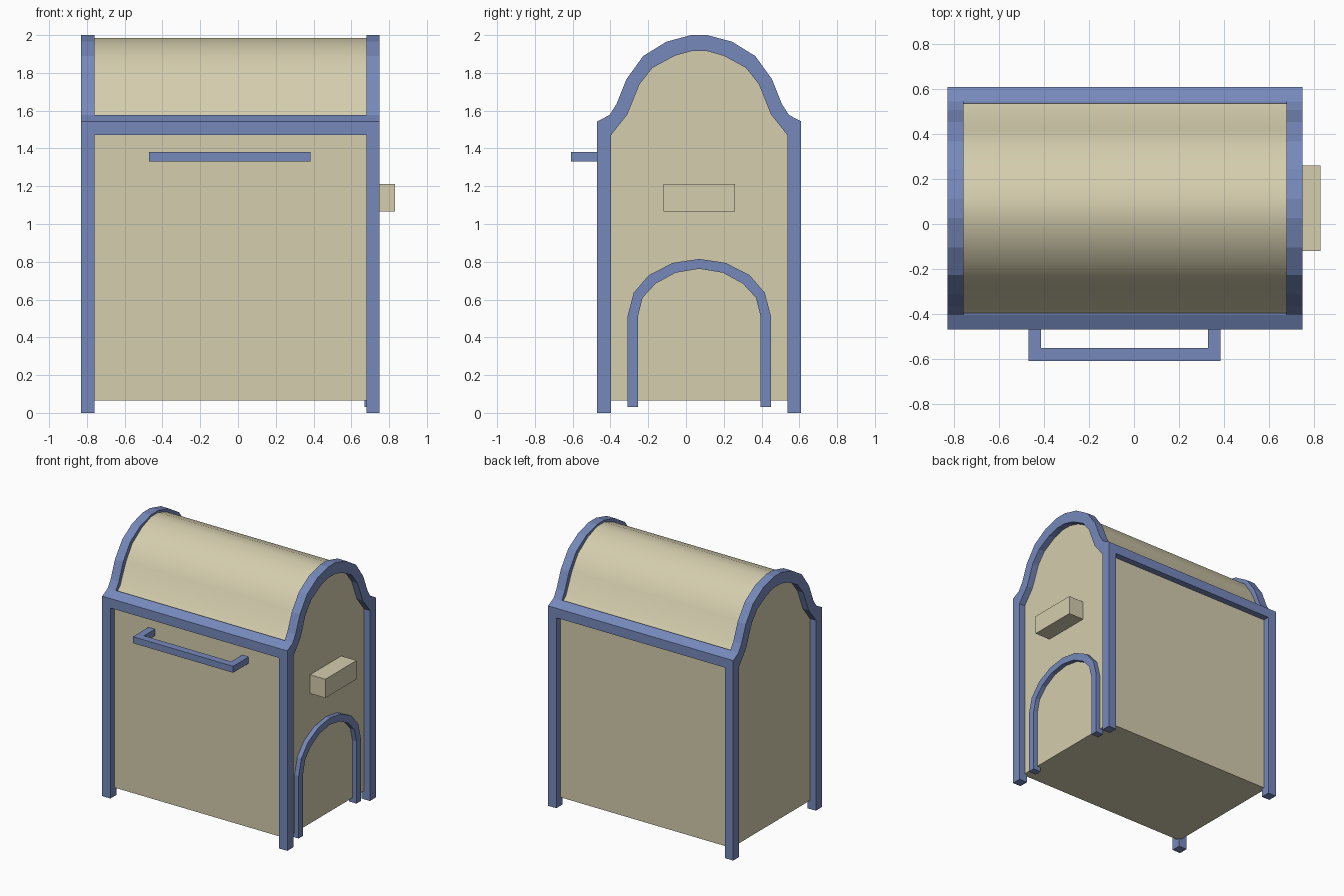
import bpy, bmesh, math

if "Cube" in bpy.data.objects:
    bpy.data.objects.remove(bpy.data.objects["Cube"])

CY = 0.07  # centre line of the box in y


def material(name, rgb):
    m = bpy.data.materials.new(name)
    m.diffuse_color = (*rgb, 1)
    m.use_nodes = True
    m.node_tree.nodes["Principled BSDF"].inputs["Base Color"].default_value = m.diffuse_color
    return m


CREAM = material("cream_paint", (0.66, 0.61, 0.42))
BLUE = material("blue_paint", (0.18, 0.25, 0.50))


def mirrored(half):
    """Half profile of (offset, z) from foot to top -> full (y, z) path."""
    left = [(CY - o, z) for o, z in half]
    right = [(CY + o, z) for o, z in reversed(half) if o > 0]
    return left + right


def finish(name, bm, mat):
    bmesh.ops.recalc_face_normals(bm, faces=bm.faces)
    me = bpy.data.meshes.new(name)
    bm.to_mesh(me)
    bm.free()
    me.materials.append(mat)
    ob = bpy.data.objects.new(name, me)
    bpy.context.collection.objects.link(ob)
    return ob


def extrude(bm, faces, dx=0, dz=0):
    new = bmesh.ops.extrude_face_region(bm, geom=faces)["geom"]
    verts = [g for g in new if isinstance(g, bmesh.types.BMVert)]
    bmesh.ops.translate(bm, verts=verts, vec=(dx, 0, dz))


def prism(name, path, x0, x1, mat):
    """Closed (y, z) profile extruded along x."""
    bm = bmesh.new()
    face = bm.faces.new([bm.verts.new((x0, y, z)) for y, z in path])
    extrude(bm, [face], dx=x1 - x0)
    return finish(name, bm, mat)


def band(name, outer, inner, x0, x1, mat):
    """Strip between two mirrored half profiles, extruded along x."""
    bm = bmesh.new()
    a = [bm.verts.new((x0, y, z)) for y, z in mirrored(outer)]
    b = [bm.verts.new((x0, y, z)) for y, z in mirrored(inner)]
    faces = [bm.faces.new((a[i], a[i + 1], b[i + 1], b[i])) for i in range(len(a) - 1)]
    extrude(bm, faces, dx=x1 - x0)
    return finish(name, bm, mat)


# Body with rounded roof
body = prism("body", mirrored([
    (0.49, 0.065), (0.49, 1.53), (0.42, 1.60), (0.35, 1.755),
    (0.275, 1.865), (0.155, 1.945), (0.045, 1.985)]), -0.78, 0.70, CREAM)
bpy.context.view_layer.objects.active = body
body.select_set(True)
bpy.ops.object.shade_smooth_by_angle(angle=math.radians(40))
body.select_set(False)

# End frames with legs
outer = [(0.54, 0), (0.54, 1.543), (0.475, 1.577), (0.438, 1.635),
         (0.385, 1.767), (0.297, 1.889), (0.174, 1.965), (0.043, 2.0)]
inner = [(0.467, 0), (0.467, 1.47), (0.424, 1.525), (0.38, 1.58),
         (0.316, 1.74), (0.247, 1.827), (0.131, 1.89), (0.043, 1.915)]
for side, x in (("left", -0.83), ("right", 0.68)):
    band(side + "_end_frame", outer, inner, x, x + 0.07, BLUE)

# Front and back rails under the roof
for side, s in (("front", -1), ("back", 1)):
    rail = [(0.54, 1.47), (0.54, 1.543), (0.475, 1.577), (0.467, 1.577), (0.467, 1.47)]
    prism(side + "_rail", [(CY + s * o, z) for o, z in rail], -0.76, 0.68, BLUE)

# Arched trim on the right side
band("arch_trim",
     [(0.38, 0.03), (0.38, 0.51), (0.347, 0.636), (0.266, 0.73), (0.14, 0.794), (0, 0.815)],
     [(0.325, 0.03), (0.325, 0.51), (0.30, 0.61), (0.23, 0.685), (0.125, 0.742), (0, 0.763)],
     0.67, 0.735, BLUE)

# Block on the right side
prism("side_block", [(-0.12, 1.067), (0.26, 1.067), (0.26, 1.212), (-0.12, 1.212)],
      0.69, 0.83, CREAM)

# U-shaped front handle
bm = bmesh.new()
a = [bm.verts.new((x, y, 1.33)) for x, y in
     ((-0.47, -0.41), (-0.47, -0.61), (0.385, -0.61), (0.385, -0.41))]
b = [bm.verts.new((x, y, 1.33)) for x, y in
     ((-0.415, -0.41), (-0.415, -0.553), (0.33, -0.553), (0.33, -0.41))]
extrude(bm, [bm.faces.new((a[i], a[i + 1], b[i + 1], b[i])) for i in range(3)], dz=0.05)
finish("front_handle", bm, BLUE)
